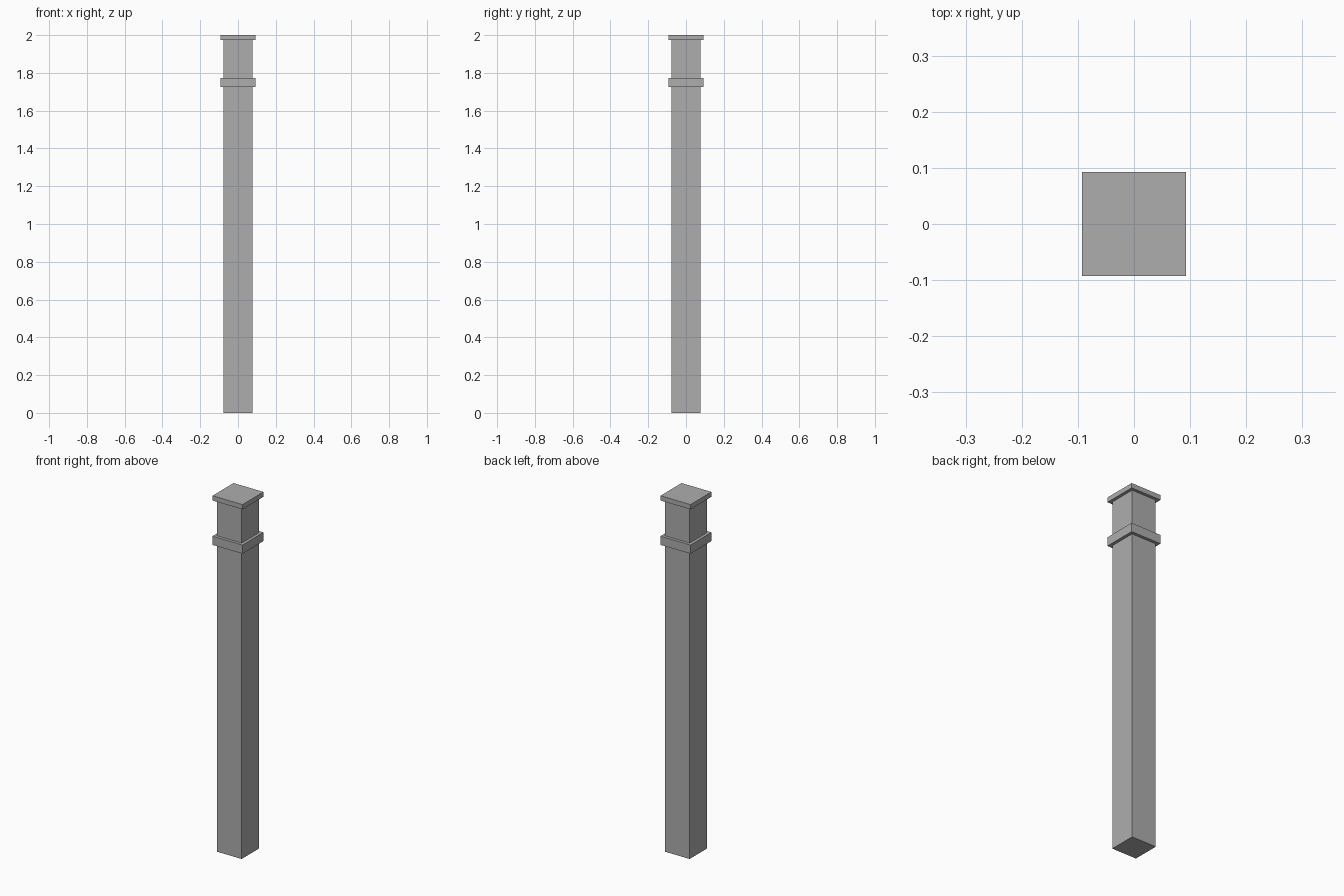
import bpy

if "Cube" in bpy.data.objects:
    bpy.data.objects.remove(bpy.data.objects["Cube"])

# Dark grey paint shared by all parts
grey = bpy.data.materials.new("dark_grey")
grey.diffuse_color = (0.42, 0.42, 0.42, 1)
grey.use_nodes = True
grey.node_tree.nodes["Principled BSDF"].inputs["Base Color"].default_value = grey.diffuse_color


def square_block(name, half, z0, z1):
    """Square box centred on the z axis, spanning z0 to z1."""
    bpy.ops.mesh.primitive_cube_add(size=1, location=(0, 0, (z0 + z1) / 2))
    obj = bpy.context.object
    obj.name = name
    obj.scale = (2 * half, 2 * half, z1 - z0)
    bpy.ops.object.transform_apply(location=False, rotation=False, scale=True)
    obj.data.materials.append(grey)
    return obj


# Main post
square_block("post_shaft", 0.076, 0.0, 1.973)
# Trim band below the top
square_block("trim_band", 0.093, 1.724, 1.773)
# Flat cap
square_block("post_cap", 0.093, 1.973, 2.0)
